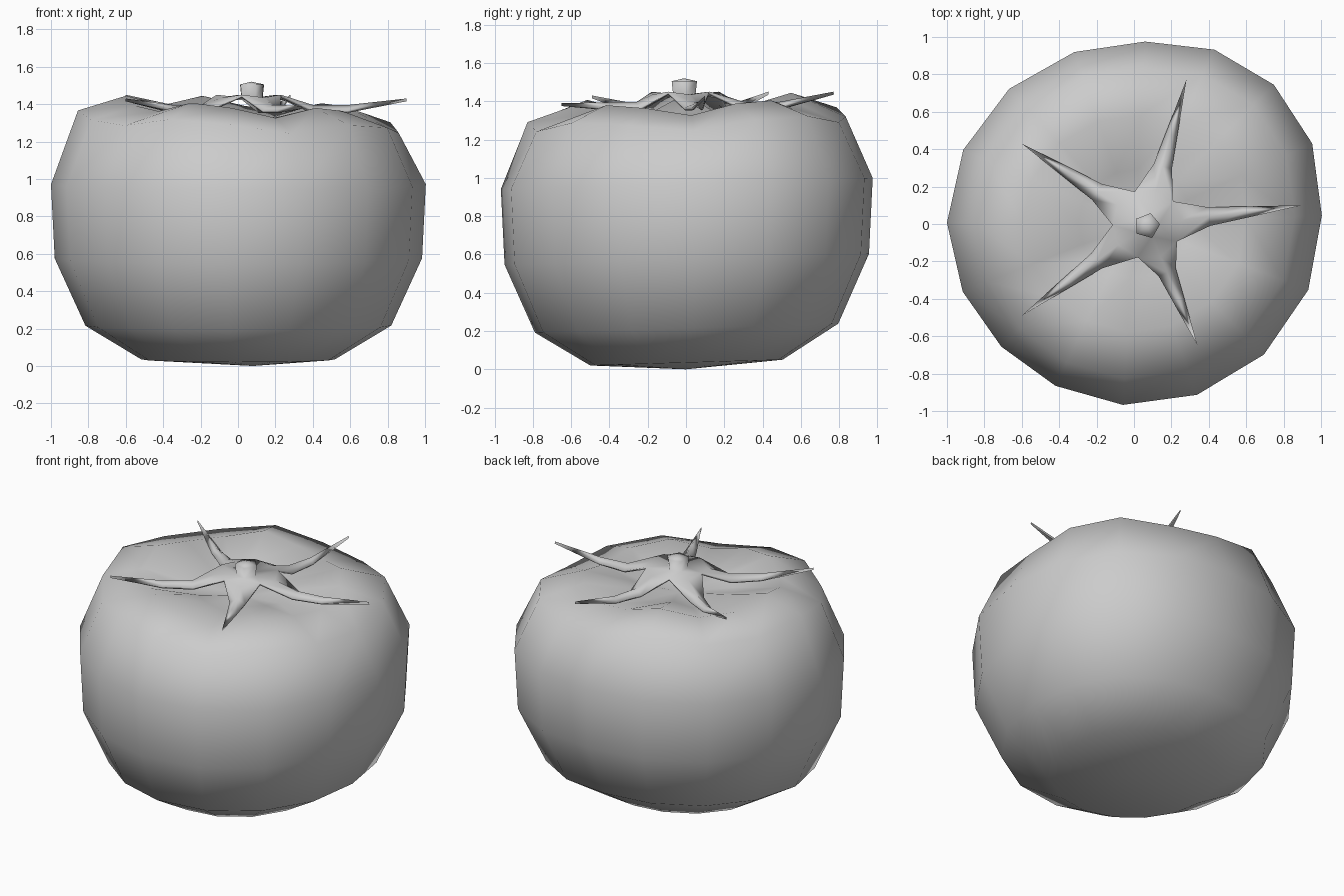
import bpy, bmesh
from math import sin, cos, pi, radians
from mathutils import Vector

cube = bpy.data.objects.get("Cube")
if cube:
    bpy.data.objects.remove(cube)

grey = bpy.data.materials.new("plain grey")
grey.use_nodes = True
colour = (0.6, 0.6, 0.6, 1)
grey.diffuse_color = colour
grey.node_tree.nodes["Principled BSDF"].inputs["Base Color"].default_value = colour


def finish(bm, name):
    bmesh.ops.recalc_face_normals(bm, faces=bm.faces)
    mesh = bpy.data.meshes.new(name)
    bm.to_mesh(mesh)
    bm.free()
    mesh.materials.append(grey)
    for p in mesh.polygons:
        p.use_smooth = True
    obj = bpy.data.objects.new(name, mesh)
    bpy.context.collection.objects.link(obj)
    return obj


def bridge(bm, a, b):
    n = len(a)
    for i in range(n):
        j = (i + 1) % n
        bm.faces.new((a[i], a[j], b[j], b[i]))


def fan(bm, ring, tip):
    for i in range(len(ring)):
        bm.faces.new((ring[i], ring[(i + 1) % len(ring)], tip))


# Fruit: rings of radius, height and lobe depth, bulging to the back left
SIDES = 16
PROFILE = [(0.52, 0.035, 0), (0.82, 0.215, 0), (0.985, 0.575, 0), (1.005, 0.97, 0),
           (0.86, 1.305, 0.03), (0.6, 1.385, 0.035), (0.3, 1.325, 0.025)]
bm = bmesh.new()
rings = []
for radius, height, lobe in PROFILE:
    ring = []
    for i in range(SIDES):
        a = 2 * pi * i / SIDES
        a += radians(1.5 * cos(a) + 2.3 * cos(2 * a) - 1.2)
        bulge = max(0, sin(2 * a)) * (0.025 + 0.045 * cos(a - pi / 4))
        r = radius * (0.98 + 0.015 * cos(2 * a) + bulge)
        x, y = r * cos(a), r * sin(a)
        z = height + lobe * (cos(5 * (a - pi)) - 1.2 * x) + 0.03 * y
        ring.append(bm.verts.new((x, y, z)))
    rings.append(ring)
for a, b in zip(rings, rings[1:]):
    bridge(bm, a, b)
fan(bm, rings[0], bm.verts.new((0.08, 0, 0)))
fan(bm, rings[-1], bm.verts.new((0.05, 0, 1.28)))
finish(bm, "fruit_body")

# Calyx: five creased leaves around a hub that rises into the stem
CENTRE = Vector((0.07, 0, 0))
TIPS = [Vector(t) for t in ((0.9, 0.1, 1.43), (0.28, 0.77, 1.45), (-0.6, 0.43, 1.45),
                            (-0.6, -0.49, 1.43), (0.34, -0.65, 1.39))]
bm = bmesh.new()
dirs = [((t - CENTRE) * Vector((1, 1, 0))).normalized() for t in TIPS]
notches = []
for i in range(5):
    d = (dirs[i] + dirs[(i + 1) % 5]).normalized()
    notches.append(bm.verts.new(CENTRE + d * 0.185 + Vector((0, 0, 1.45))))
hub = []
for i, (tip, d) in enumerate(zip(TIPS, dirs)):
    side = Vector((-d.y, d.x, 0))
    length = ((tip - CENTRE) * Vector((1, 1, 0))).length
    ridge = bm.verts.new(CENTRE + d * 0.19 + Vector((0, 0, 1.435)))
    row = [notches[i - 1], ridge, notches[i]]
    hub += [ridge, notches[i]]
    for part, width, height in ((0.4, 0.05, 1.395), (0.62, 0.032, 1.395)):
        mid = CENTRE + d * length * part + Vector((0, 0, height))
        drop = Vector((0, 0, 0.03))
        new = [bm.verts.new(mid + side * s * width - drop * abs(s)) for s in (-1, 0, 1)]
        for k in (0, 1):
            bm.faces.new((row[k], row[k + 1], new[k + 1], new[k]))
        row = new
    end = bm.verts.new(tip)
    for k in (0, 1):
        bm.faces.new((row[k], row[k + 1], end))

# Stem: a short five-sided stub on the hub
stem = []
for radius, height in ((0.062, 1.435), (0.07, 1.505)):
    stem.append([bm.verts.new(CENTRE + d * radius + Vector((0, -0.01, height)))
                 for d in dirs])
low, top = stem
for i in range(5):
    j = (i + 1) % 5
    bm.faces.new((low[i], hub[2 * i], hub[2 * i + 1]))
    bm.faces.new((low[i], hub[2 * i + 1], low[j]))
    bm.faces.new((low[j], hub[2 * i + 1], hub[2 * j]))
bridge(bm, low, top)
fan(bm, top, bm.verts.new(CENTRE + Vector((0, -0.01, 1.52))))
calyx = finish(bm, "calyx_and_stem")
thick = calyx.modifiers.new("leaf thickness", "SOLIDIFY")
thick.thickness = 0.015
thick.offset = -1
